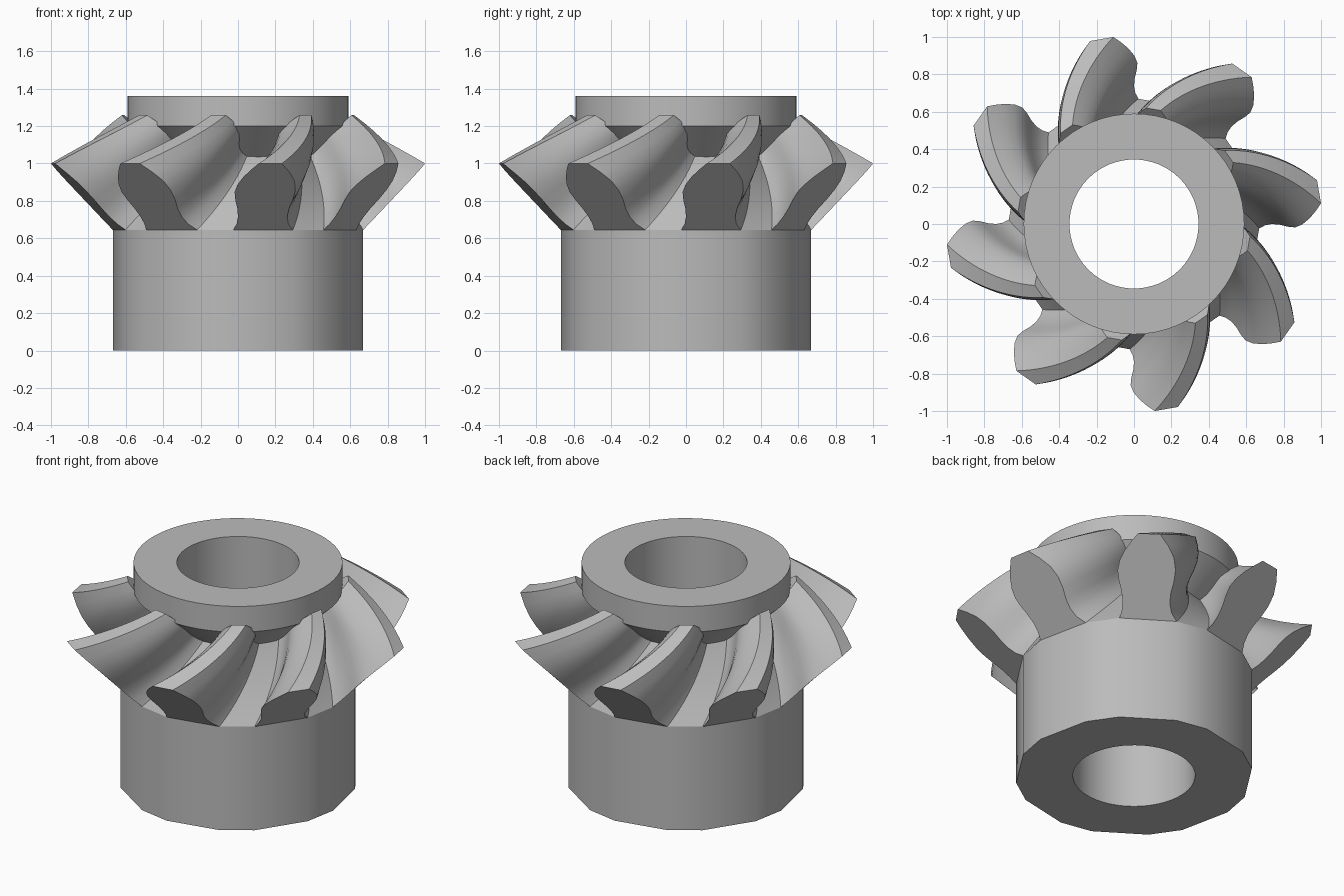
import bpy, bmesh
from math import sin, cos, radians, tau

if "Cube" in bpy.data.objects:
    bpy.data.objects.remove(bpy.data.objects["Cube"])

TEETH = 8
PITCH = 360 / TEETH
APEX = 1.68           # height of the shared cone apex
TOE = 0.62            # inner end scale relative to the outer end
TWIST = 25.5          # spiral in degrees from outer to inner end
STEPS = 16
BORE = 0.345
SEGMENTS = 64

steel = bpy.data.materials.new("Plain grey steel")
steel.use_nodes = True
grey = (0.5, 0.5, 0.5, 1)
steel.diffuse_color = grey
steel.node_tree.nodes["Principled BSDF"].inputs["Base Color"].default_value = grey


def polar(angle, r, z):
    return (r * sin(radians(angle)), -r * cos(radians(angle)), z)


def finish(bm, name):
    bmesh.ops.recalc_face_normals(bm, faces=bm.faces)
    mesh = bpy.data.meshes.new(name)
    bm.to_mesh(mesh)
    bm.free()
    obj = bpy.data.objects.new(name, mesh)
    bpy.context.collection.objects.link(obj)
    mesh.materials.append(steel)
    bpy.ops.object.select_all(action='DESELECT')
    obj.select_set(True)
    bpy.context.view_layer.objects.active = obj
    bpy.ops.object.shade_smooth_by_angle(angle=radians(32))
    return obj


# Tooth outline at the outer end: (angle, height fraction), up one flank, down the other
outline = [(-2, 0), (-0.6, .09), (0, .2), (-0.3, .33), (-1, .45), (-1.2, .57),
           (-0.2, .68), (1.8, .8), (4.2, .91), (6.3, 1),
           (13.5, 1), (16.6, .87), (19.2, .74), (20.6, .6), (20.9, .46), (20.5, .32),
           (20.9, .2), (22.6, .09), (26, 0)]
P = len(outline)
N = P * TEETH

# Toothed hub: outline swept towards the cone apex with a spiral
bm = bmesh.new()
rings = []
for step in range(STEPS + 1):
    t = step / STEPS
    s = 1 - t * (1 - TOE)
    ring = []
    for tooth in range(TEETH):
        for angle, h in outline:
            r, z = 0.67 + 0.336 * h, 0.645 + 0.355 * h
            ring.append(bm.verts.new(polar(angle + tooth * PITCH + TWIST * t,
                                           r * s, APEX + (z - APEX) * s)))
    rings.append(ring)
for a, b in zip(rings, rings[1:]):
    for i in range(N):
        j = (i + 1) % N
        bm.faces.new((a[i], a[j], b[j], b[i]))

# End faces of each tooth
for ring in (rings[0], rings[-1]):
    for tooth in range(TEETH):
        bm.faces.new(ring[tooth * P:(tooth + 1) * P])

# Hub sides follow the tooth roots
top = [v for k in range(TEETH) for v in (rings[0][k * P], rings[0][k * P + P - 1])]
base = [bm.verts.new((v.co.x, v.co.y, 0)) for v in top]
for i in range(len(top)):
    j = (i + 1) % len(top)
    bm.faces.new((base[i], base[j], top[j], top[i]))

# Bottom face with the bore opening
hole = [bm.verts.new(polar(360 * i / SEGMENTS, BORE, 0)) for i in range(SEGMENTS)]
edges = [bm.edges.new((hole[i - 1], hole[i])) for i in range(SEGMENTS)]
edges += [bm.edges.get((base[i - 1], base[i])) for i in range(len(base))]
bmesh.ops.triangle_fill(bm, use_beauty=True, use_dissolve=False, edges=edges,
                        normal=(0, 0, -1))
finish(bm, "toothed_hub")

# Collar with undercut cone and through bore
bm = bmesh.new()
profile = [(BORE, 0), (BORE, 1.36), (0.59, 1.36), (0.59, 1.2), (0.39, 1.015), (BORE, 1.015)]
verts = [bm.verts.new(polar(0, r, z)) for r, z in profile]
chain = [bm.edges.new(pair) for pair in zip(verts, verts[1:])]
bmesh.ops.spin(bm, geom=verts + chain, cent=(0, 0, 0), axis=(0, 0, 1),
               angle=tau, steps=SEGMENTS)
bmesh.ops.remove_doubles(bm, verts=bm.verts, dist=0.0001)
collar = finish(bm, "collar_and_bore")
# The thin bore wall must face the axis
bm = bmesh.new()
bm.from_mesh(collar.data)
for face in bm.faces:
    c = face.calc_center_median()
    if c.xy.length < BORE + 0.001 and face.normal.xy.dot(c.xy) > 0:
        face.normal_flip()
bm.to_mesh(collar.data)
bm.free()
